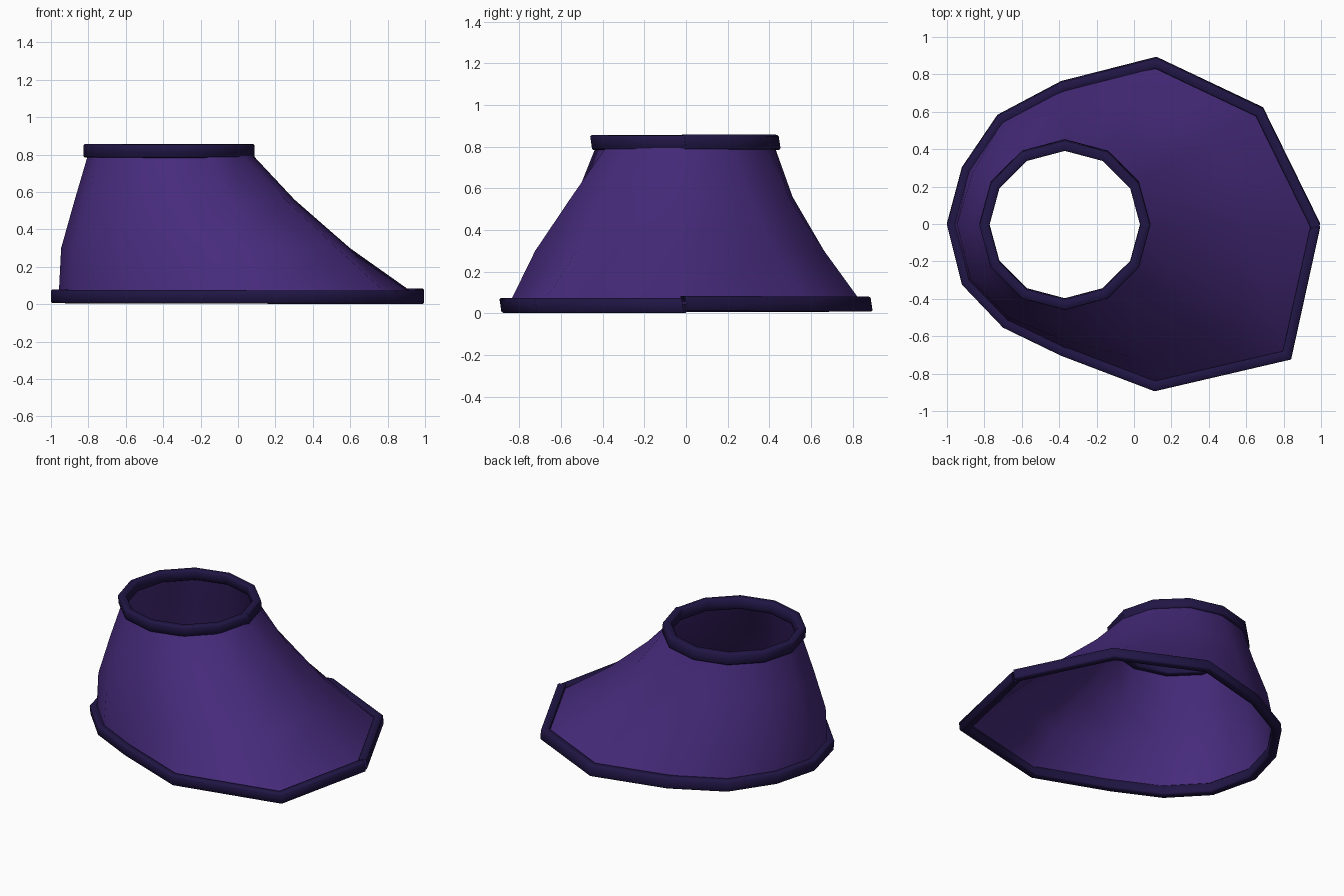
import bpy, bmesh, math
from mathutils import Vector

if "Cube" in bpy.data.objects:
    bpy.data.objects.remove(bpy.data.objects["Cube"])

def material(name, color):
    m = bpy.data.materials.new(name)
    m.diffuse_color = (*color, 1)
    m.use_nodes = True
    m.node_tree.nodes["Principled BSDF"].inputs["Base Color"].default_value = m.diffuse_color
    return m

violet = material("violet", (0.062, 0.024, 0.2))
dark_violet = material("dark_violet", (0.015, 0.008, 0.06))

def grid_object(name, rows, mat, wrap_rows, wrap_cols, angle):
    """Skin a grid of points; wrap flags close it in either direction."""
    bm = bmesh.new()
    v = [[bm.verts.new(p) for p in r] for r in rows]
    nr, nc = len(rows), len(rows[0])
    for i in range(nr if wrap_rows else nr - 1):
        for j in range(nc if wrap_cols else nc - 1):
            a, b = (i + 1) % nr, (j + 1) % nc
            bm.faces.new((v[i][j], v[i][b], v[a][b], v[a][j]))
    me = bpy.data.meshes.new(name)
    bm.to_mesh(me)
    bm.free()
    me.materials.append(mat)
    ob = bpy.data.objects.new(name, me)
    bpy.context.collection.objects.link(ob)
    bpy.ops.object.select_all(action='DESELECT')
    ob.select_set(True)
    bpy.context.view_layer.objects.active = ob
    bpy.ops.object.shade_smooth_by_angle(angle=math.radians(angle))
    return ob

def inset(path, d):
    """Offset an open counter-clockwise path inwards with mitred corners."""
    out = []
    for i, p in enumerate(path):
        ns = []
        for a, b in ((i - 1, i), (i, i + 1)):
            if a >= 0 and b < len(path):
                e = (path[b] - path[a]).normalized()
                ns.append(Vector((-e.y, e.x)))
        n = sum(ns, Vector((0, 0))).normalized()
        out.append(p + n * d / n.dot(ns[0]))
    return out

# Rim cross-section (inset, height), a square with slightly eased corners
W, H, C = 0.052, 0.072, 0.007
section = [(C, 0), (0, C), (0, H - C), (C, H), (W - C, H), (W, H - C), (W, C), (W - C, 0)]

def rim(name, path, z, slope):
    cols = []
    for d, h in section:
        cols.append([(p.x, p.y - 0.15 * (h - H / 2), z + h + slope * k / (len(path) - 1))
                     for k, p in enumerate(inset(path, d))])
    return grid_object(name, cols, dark_violet, True, False, 50)

# Outer outlines, each starting and ending at the seam on +x
base = [Vector(p) for p in (
    (0.995, 0), (0.69, 0.62), (0.12, 0.89), (-0.39, 0.76), (-0.73, 0.58), (-0.92, 0.30),
    (-1.0, 0), (-0.92, -0.32), (-0.70, -0.55), (-0.39, -0.70), (0.11, -0.89),
    (0.84, -0.72), (0.995, -0.015))]
top = [Vector((-0.37 + 0.457 * math.cos(k * math.pi / 6),
               0.452 * math.sin(k * math.pi / 6) - 0.003))
       for k in range(13)]

rim("base_rim", base, 0.011, -0.010)
rim("neck_rim", top, 0.786, -0.004)

# Flared wall between the rims
b_mid, t_mid = inset(base, 0.04)[:12], inset(top, 0.03)[:12]
rows = []
for z, f0, fc, fs in ((0.045, 0, 0, 0), (0.30, 0.24, 0.16, 0.07),
                      (0.56, 0.63, 0.10, 0.065), (0.82, 1, 0, 0)):
    row = []
    for k in range(12):
        a = k * math.pi / 6
        f = f0 + fc * math.cos(a) + fs * math.sin(a)
        p = b_mid[k].lerp(t_mid[k], f)
        row.append((p.x, p.y, z))
    rows.append(row)
grid_object("flared_wall", rows, violet, False, True, 80)
